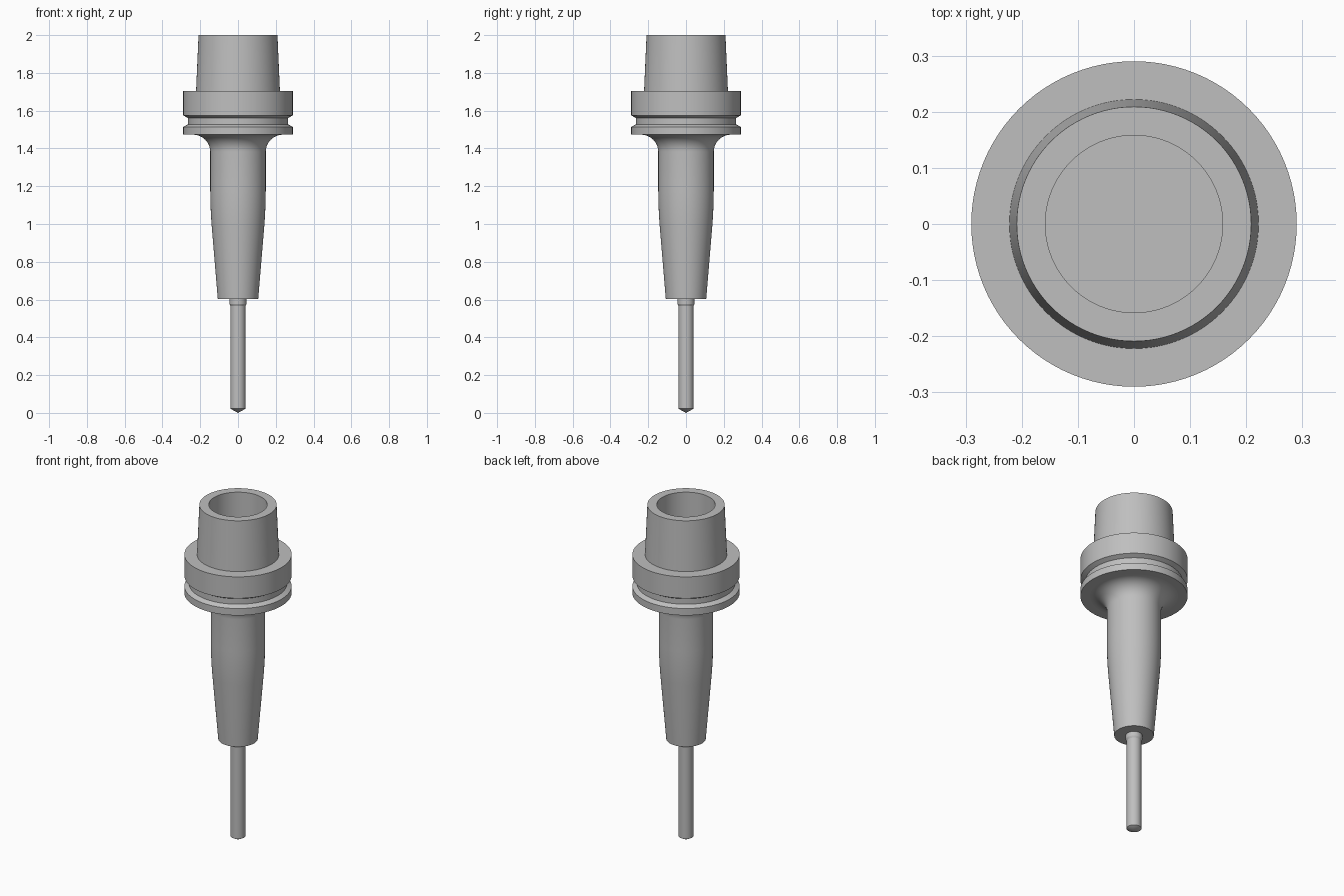
import bpy
import bmesh
from math import sin, cos, pi, radians

SEGMENTS = 96

if "Cube" in bpy.data.objects:
    bpy.data.objects.remove(bpy.data.objects["Cube"], do_unlink=True)

steel = bpy.data.materials.new("steel_grey")
steel.use_nodes = True
steel.diffuse_color = (0.52, 0.52, 0.52, 1)
steel.node_tree.nodes["Principled BSDF"].inputs["Base Color"].default_value = steel.diffuse_color


def lathe(name, profile):
    """Turn a profile of (radius, height) points around the z axis."""
    bm = bmesh.new()
    verts = [bm.verts.new((r, 0, z)) for r, z in profile]
    edges = [bm.edges.new(pair) for pair in zip(verts, verts[1:])]
    bmesh.ops.spin(bm, geom=verts + edges, cent=(0, 0, 0), axis=(0, 0, 1),
                   angle=2 * pi, steps=SEGMENTS, use_merge=True)
    bmesh.ops.remove_doubles(bm, verts=bm.verts[:], dist=0.00001)
    bmesh.ops.recalc_face_normals(bm, faces=bm.faces[:])
    mesh = bpy.data.meshes.new(name)
    bm.to_mesh(mesh)
    bm.free()
    mesh.materials.append(steel)
    mesh.shade_smooth()
    mesh.set_sharp_from_angle(angle=radians(20))
    obj = bpy.data.objects.new(name, mesh)
    bpy.context.collection.objects.link(obj)
    return obj


def fillet(centre_r, centre_z, radius, steps=12):
    """Quarter arc from the flange underside down to the sleeve wall."""
    angles = [pi / 2 * (1 + i / steps) for i in range(steps + 1)]
    return [(centre_r + radius * cos(a), centre_z + radius * sin(a)) for a in angles]


def blend(r, z_top, z_bottom, drop, steps=8):
    """Gentle curve from the straight wall into the taper."""
    return [(r - drop * (i / steps) ** 2, z_top + (z_bottom - z_top) * i / steps)
            for i in range(steps + 1)]


# Hollow tapered shank with its bore
lathe("taper_shank", [(0, 1.70), (0.158, 1.70), (0.158, 2.0), (0.209, 2.0), (0.222, 1.703)])

# Flange with the gripper groove
lathe("flange", [(0.222, 1.703), (0.29, 1.703), (0.29, 1.575), (0.265, 1.561),
                 (0.265, 1.528), (0.29, 1.514), (0.29, 1.473), (0.238, 1.473)])

# Sleeve: fillet, straight wall, blend and taper
lathe("sleeve", fillet(0.238, 1.382, 0.091) + blend(0.147, 1.19, 0.987, 0.008)
      + [(0.107, 0.603), (0.045, 0.603)])

# Drill: thicker collar, body and pointed tip
lathe("drill", [(0.045, 0.603), (0.045, 0.577), (0.040, 0.567), (0.040, 0.022), (0, 0)])
